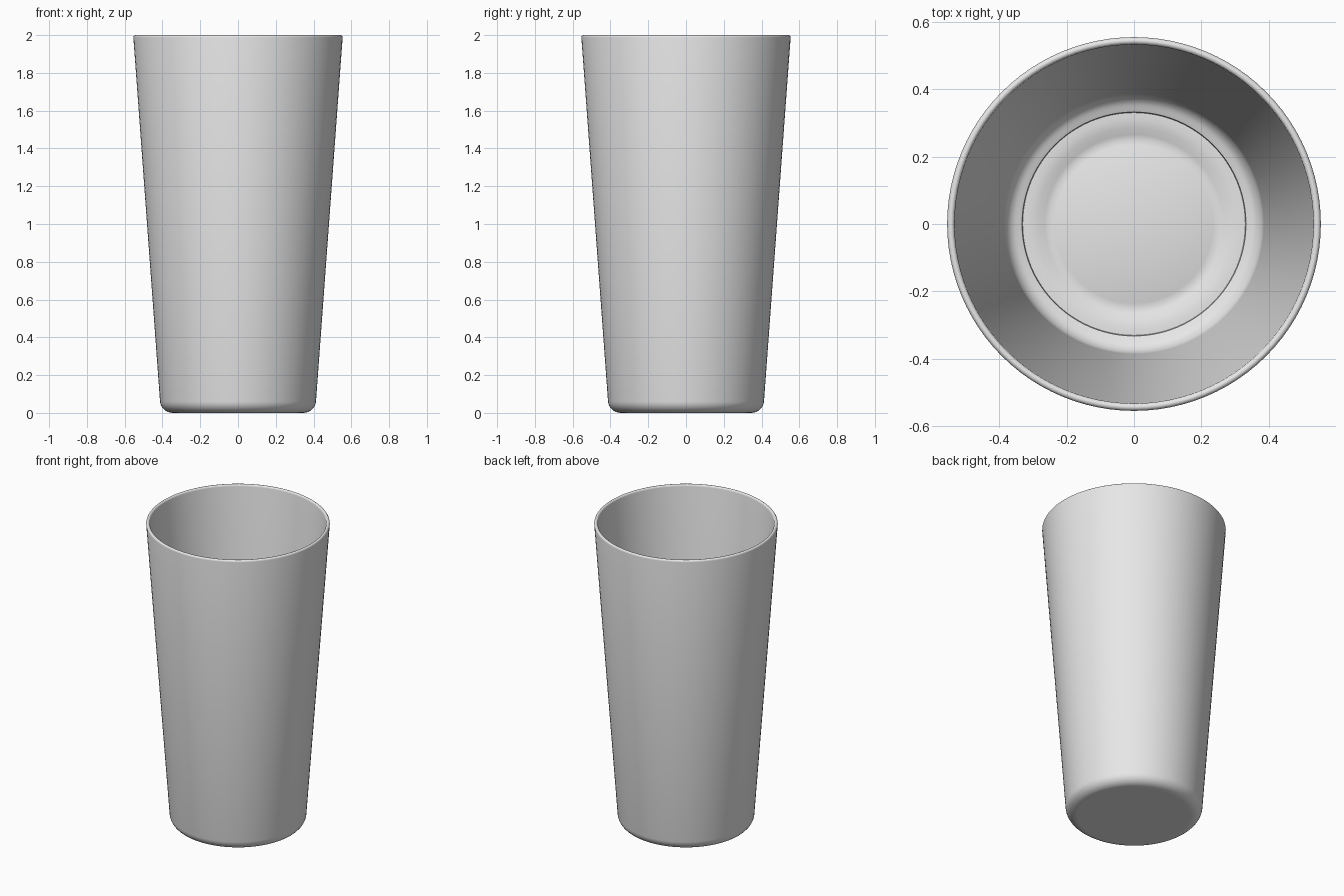
import bpy, bmesh, math

if "Cube" in bpy.data.objects:
    bpy.data.objects.remove(bpy.data.objects["Cube"])

SEGMENTS = 96

grey = bpy.data.materials.new("light grey")
grey.diffuse_color = (0.8, 0.8, 0.8, 1)
grey.use_nodes = True
grey.node_tree.nodes["Principled BSDF"].inputs["Base Color"].default_value = grey.diffuse_color


def arc(cx, cz, rx, rz, start, end, steps):
    """Points (radius, height) along an elliptical arc, angles in degrees."""
    points = []
    for i in range(steps + 1):
        a = math.radians(start + (end - start) * i / steps)
        points.append((cx + rx * math.cos(a), cz + rz * math.sin(a)))
    return points


def lathe(name, profile, material):
    """Revolve a profile that starts and ends on the z axis."""
    bm = bmesh.new()
    verts = [bm.verts.new((r, 0, z)) for r, z in profile]
    edges = [bm.edges.new(pair) for pair in zip(verts, verts[1:])]
    bmesh.ops.spin(bm, geom=verts + edges, cent=(0, 0, 0), axis=(0, 0, 1),
                   angle=2 * math.pi, steps=SEGMENTS, use_duplicate=False)
    bmesh.ops.remove_doubles(bm, verts=bm.verts, dist=0.0001)
    bmesh.ops.recalc_face_normals(bm, faces=bm.faces)
    mesh = bpy.data.meshes.new(name)
    bm.to_mesh(mesh)
    bm.free()
    mesh.materials.append(material)
    obj = bpy.data.objects.new(name, mesh)
    bpy.context.collection.objects.link(obj)
    bpy.context.view_layer.objects.active = obj
    obj.select_set(True)
    bpy.ops.object.shade_smooth_by_angle(angle=math.radians(40))
    obj.select_set(False)
    return obj


# Outer shell: flat underside, rounded foot, straight flaring wall
outside = [(0, 0), (0.335, 0)] + arc(0.345, 0.065, 0.068, 0.065, -90, -4, 8)
# Rounded rim
rim = arc(0.543, 1.988, 0.011, 0.012, 0, 180, 8)
# Inner wall, rounded ledge and a small step down to the floor
inside = arc(0.335, 0.14, 0.05, 0.06, 0, -80, 7) + [(0.332, 0.076), (0.33, 0.06)]
# Floor: shallow ring groove around a low dome
floor = [(0.31, 0.06), (0.285, 0.056), (0.265, 0.048), (0.25, 0.044), (0.235, 0.047),
         (0.2, 0.054), (0.15, 0.061), (0.1, 0.066), (0.05, 0.069), (0, 0.07)]

lathe("tumbler", outside + rim + inside + floor, grey)
